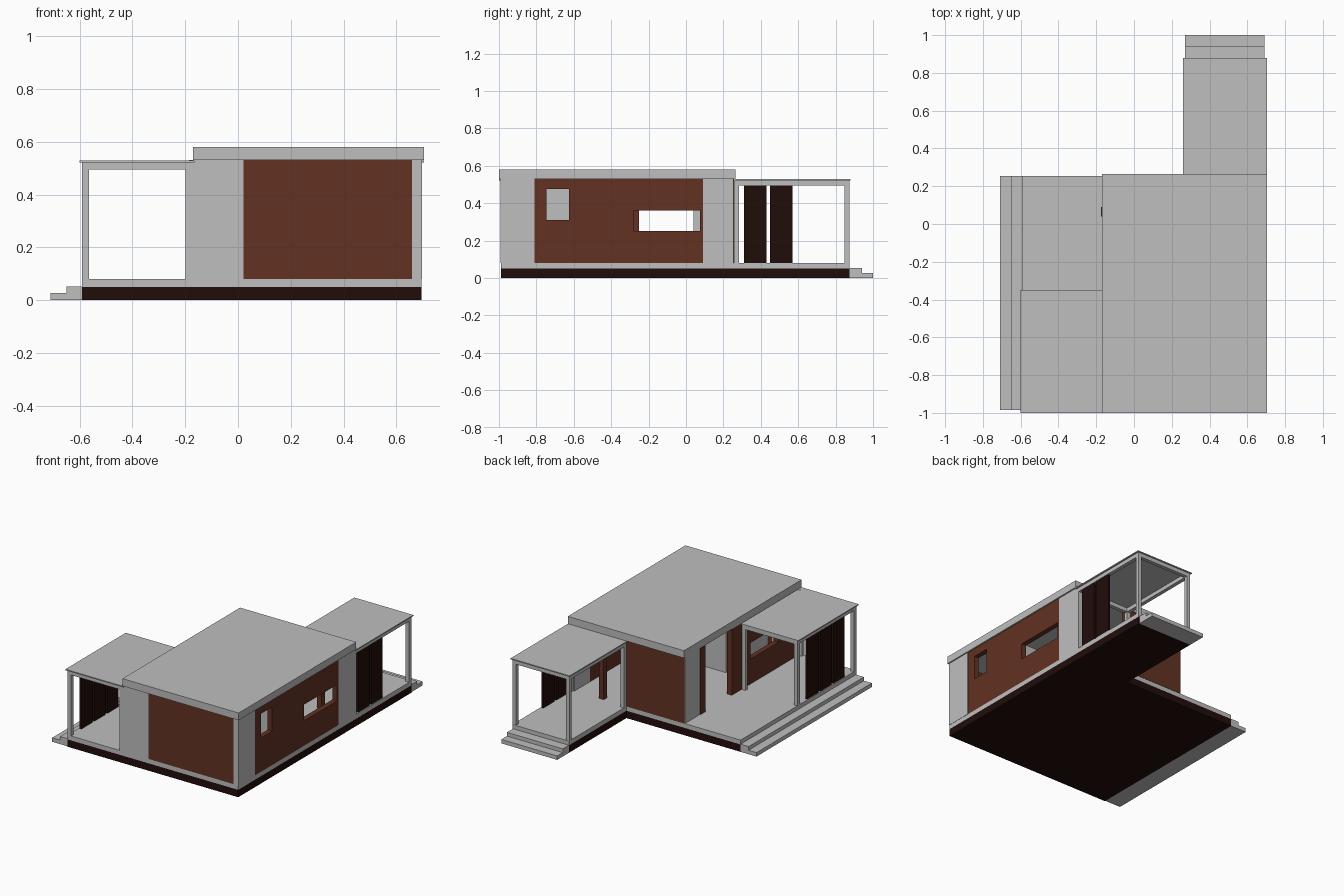
import bpy
import bmesh
from mathutils import Vector

cube = bpy.data.objects.get("Cube")
if cube:
    bpy.data.objects.remove(cube, do_unlink=True)


def material(name, rgb):
    m = bpy.data.materials.new(name)
    m.use_nodes = True
    m.diffuse_color = (*rgb, 1)
    m.node_tree.nodes["Principled BSDF"].inputs["Base Color"].default_value = (*rgb, 1)
    return m


GREY = material("light grey plaster", (0.52, 0.52, 0.52))
BROWN = material("brown cladding", (0.122, 0.032, 0.016))
DARK = material("dark timber", (0.015, 0.004, 0.003))

FLOOR, EAVE = 0.08, 0.53
WALL = 0.035


def boxes(name, mat, *spans):
    """One object from boxes given as (x range, y range, z range)."""
    bm = bmesh.new()
    for span in spans:
        lo, hi = (Vector(c) for c in zip(*span))
        verts = bmesh.ops.create_cube(bm, size=1)["verts"]
        for v in verts:
            v.co = Vector(((lo[i] + hi[i]) / 2 + v.co[i] * (hi[i] - lo[i]) for i in range(3)))
    mesh = bpy.data.meshes.new(name)
    bm.to_mesh(mesh)
    bm.free()
    mesh.materials.append(mat)
    obj = bpy.data.objects.new(name, mesh)
    bpy.context.collection.objects.link(obj)
    return obj


def side_wall(name, mat, x, y, hole_y=None, hole_z=None):
    """Wall running along y, with an optional window hole."""
    full = (FLOOR, EAVE)
    if not hole_y:
        return boxes(name, mat, (x, y, full))
    return boxes(name, mat,
                 (x, (y[0], hole_y[0]), full),
                 (x, (hole_y[1], y[1]), full),
                 (x, hole_y, (FLOOR, hole_z[0])),
                 (x, hole_y, (hole_z[1], EAVE)))


def porch(name, x, y, overhang):
    """Corner posts, ring of beams and a thin flat roof."""
    t, beam, top = 0.026, 0.495, 0.522
    xs = [(x[0], x[0] + t), (x[1] - t, x[1])]
    ys = [(y[0], y[0] + t), (y[1] - t, y[1])]
    boxes(name + "_posts", GREY, *[(a, b, (FLOOR, beam)) for a in xs for b in ys])
    boxes(name + "_beams", GREY,
          *[(a, y, (beam, top)) for a in xs],
          *[((xs[0][1], xs[1][0]), b, (beam, top)) for b in ys])
    boxes(name + "_roof", GREY, (*overhang, (top, 0.529)))


def screens(name, x, start, count):
    """Row of upright dark slabs along y."""
    boxes(name, DARK, *[(x, (start + i * 0.14, start + i * 0.14 + 0.12), (FLOOR, 0.495))
                        for i in range(count)])


# Plinth and floor slab, L-shaped
for name, mat, z in (("plinth", DARK, (0, 0.05)), ("floor_slab", GREY, (0.05, FLOOR))):
    boxes(name, mat,
          ((-0.59, 0.695), (-0.99, 0.255), z),
          ((0.27, 0.695), (0.255, 0.875), z))

# Entrance steps
boxes("left_steps", GREY,
      ((-0.65, -0.59), (-0.985, 0.255), (0, 0.052)),
      ((-0.71, -0.65), (-0.985, 0.255), (0, 0.027)))
boxes("back_steps", GREY,
      ((0.27, 0.69), (0.875, 0.94), (0, 0.052)),
      ((0.27, 0.69), (0.94, 1.0), (0, 0.027)))

# Main roof
boxes("main_roof", GREY, ((-0.17, 0.705), (-1.0, 0.265), (EAVE, 0.58)))

# Front wall
front_y = (-0.99, -0.99 + WALL)
boxes("front_wall_plain", GREY, ((-0.185, 0.02), front_y, (FLOOR, EAVE)))
boxes("front_wall_clad", BROWN, ((0.02, 0.695), front_y, (FLOOR, EAVE)))

# Left-hand wall with its two windows
left_x = (0.695 - WALL, 0.695)
side_wall("window_wall_front_end", GREY, (left_x[0], 0.697), (-0.992, -0.81))
side_wall("small_window_wall", BROWN, left_x, (-0.81, -0.45), (-0.745, -0.625), (0.31, 0.475))
side_wall("long_window_wall", BROWN, left_x, (-0.45, 0.09), (-0.28, 0.075), (0.25, 0.36))
side_wall("window_wall_back_end", GREY, left_x, (0.09, 0.255))

# Wall behind the side porch, and the wide opening beside it
porch_x = (-0.17, -0.17 + WALL)
side_wall("porch_wall", BROWN, porch_x, (-0.955, -0.25), (-0.75, -0.45), (0.25, 0.36))
side_wall("opening_corner", GREY, porch_x, (0.04, 0.254))
side_wall("opening_jamb", BROWN, (-0.174, -0.17), (0.04, 0.09))

# Back wall and doorway post
back_y = (0.255 - WALL, 0.257)
boxes("back_wall", BROWN, ((-0.168, 0.28), back_y, (FLOOR, EAVE)))
boxes("doorway_post", BROWN, ((0.44, 0.475), back_y, (FLOOR, EAVE)))

# Inner room
boxes("inner_walls", GREY,
      ((0.05, 0.66), (-0.52, -0.5), (FLOOR, EAVE)),
      ((0.05, 0.07), (-0.955, -0.52), (FLOOR, EAVE)))

# Porches with their screens
porch("side_porch", (-0.59, -0.172), (-0.99, -0.355), ((-0.6, -0.165), (-1.0, -0.35)))
screens("side_porch_screens", (-0.585, -0.57), -0.87, 3)
porch("back_porch", (0.268, 0.695), (0.257, 0.873), ((0.26, 0.705), (0.26, 0.88)))
screens("back_porch_screens", (0.675, 0.69), 0.31, 2)
